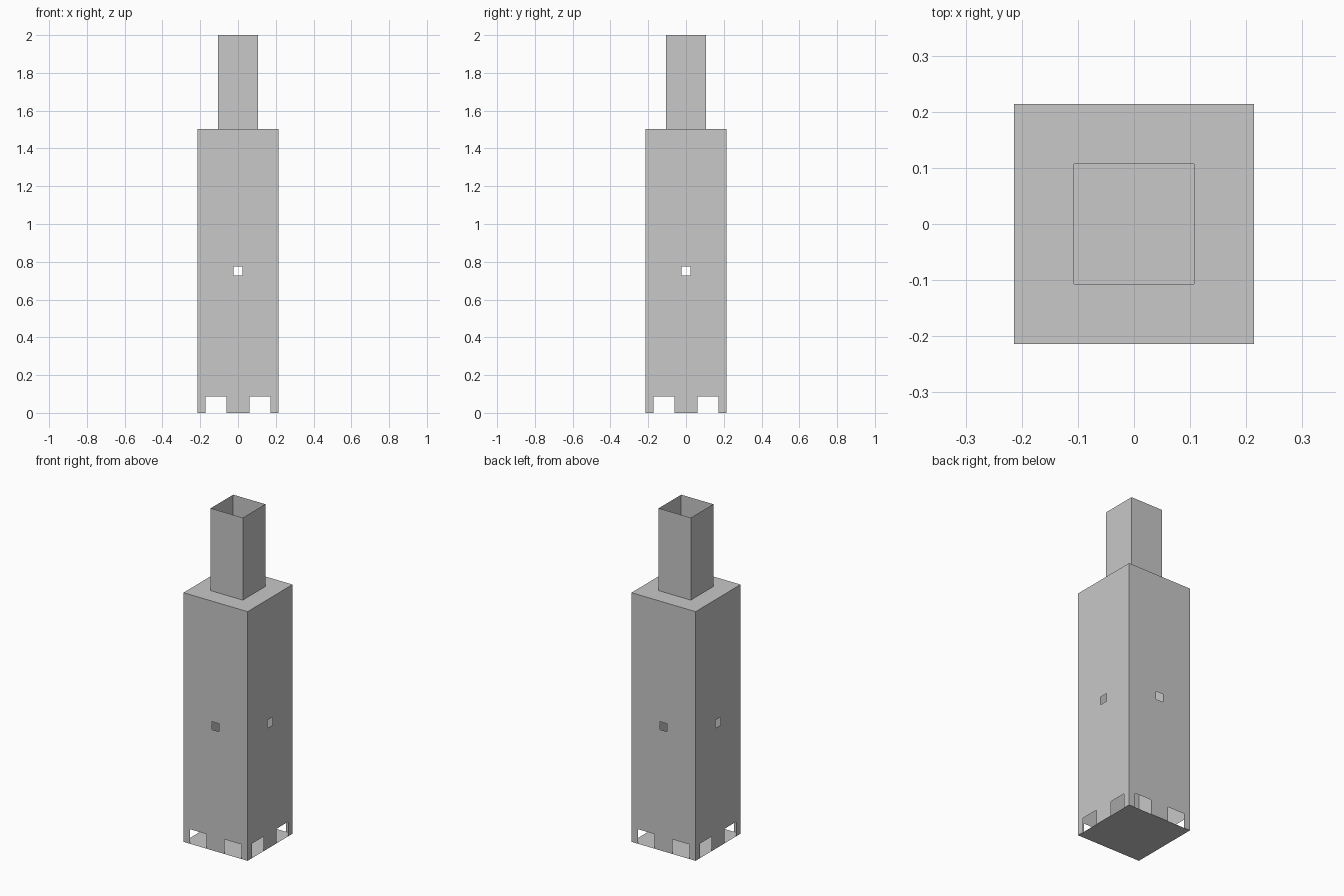
import bpy, bmesh
from math import pi
from mathutils import Matrix, Vector

cube = bpy.data.objects.get("Cube")
if cube:
    bpy.data.objects.remove(cube, do_unlink=True)

HALF, TUBE = 0.214, 0.107          # half widths of tower and chimney
ROOF, TOP = 1.503, 2.0             # heights
DOOR_IN, DOOR_OUT, DOOR_TOP = 0.061, 0.172, 0.088
WIN, WIN_LOW, WIN_HIGH = 0.024, 0.728, 0.776

grey = bpy.data.materials.new("light_grey")
grey.use_nodes = True
grey.diffuse_color = (0.58, 0.58, 0.58, 1)
grey.node_tree.nodes["Principled BSDF"].inputs["Base Color"].default_value = grey.diffuse_color


def sheet_object(name, faces, turns=4):
    """Thin sheet from quads, repeated around the vertical axis."""
    bm = bmesh.new()
    for i in range(turns):
        spin = Matrix.Rotation(i * pi / 2, 3, "Z")
        for quad in faces:
            bm.faces.new([bm.verts.new(spin @ Vector(p)) for p in quad])
    bmesh.ops.remove_doubles(bm, verts=bm.verts, dist=1e-5)
    mesh = bpy.data.meshes.new(name)
    bm.to_mesh(mesh)
    bm.free()
    mesh.materials.append(grey)
    obj = bpy.data.objects.new(name, mesh)
    bpy.context.collection.objects.link(obj)
    return obj


def panel(x0, x1, z0, z1, y):
    return [(x0, y, z0), (x1, y, z0), (x1, y, z1), (x0, y, z1)]


def is_opening(x, z):
    door = DOOR_IN < abs(x) < DOOR_OUT and z < DOOR_TOP
    window = abs(x) < WIN and WIN_LOW < z < WIN_HIGH
    return door or window


# Tower walls with two doorways and one small window per side
steps = [WIN, DOOR_IN, DOOR_OUT, HALF]
xs = [-s for s in reversed(steps)] + steps
zs = [0, DOOR_TOP, WIN_LOW, WIN_HIGH, ROOF]
walls = [panel(x0, x1, z0, z1, -HALF)
         for x0, x1 in zip(xs, xs[1:]) for z0, z1 in zip(zs, zs[1:])
         if not is_opening((x0 + x1) / 2, (z0 + z1) / 2)]
sheet_object("tower_walls", walls)

# Roof ledge around the chimney
sheet_object("roof_ledge", [[(-HALF, -HALF, ROOF), (HALF, -HALF, ROOF),
                             (TUBE, -TUBE, ROOF), (-TUBE, -TUBE, ROOF)]])

# Open chimney
sheet_object("chimney", [panel(-TUBE, TUBE, ROOF, TOP, -TUBE)])

# Floor, facing down
sheet_object("floor", [[(-HALF, -HALF, 0), (-HALF, HALF, 0),
                        (HALF, HALF, 0), (HALF, -HALF, 0)]], turns=1)
